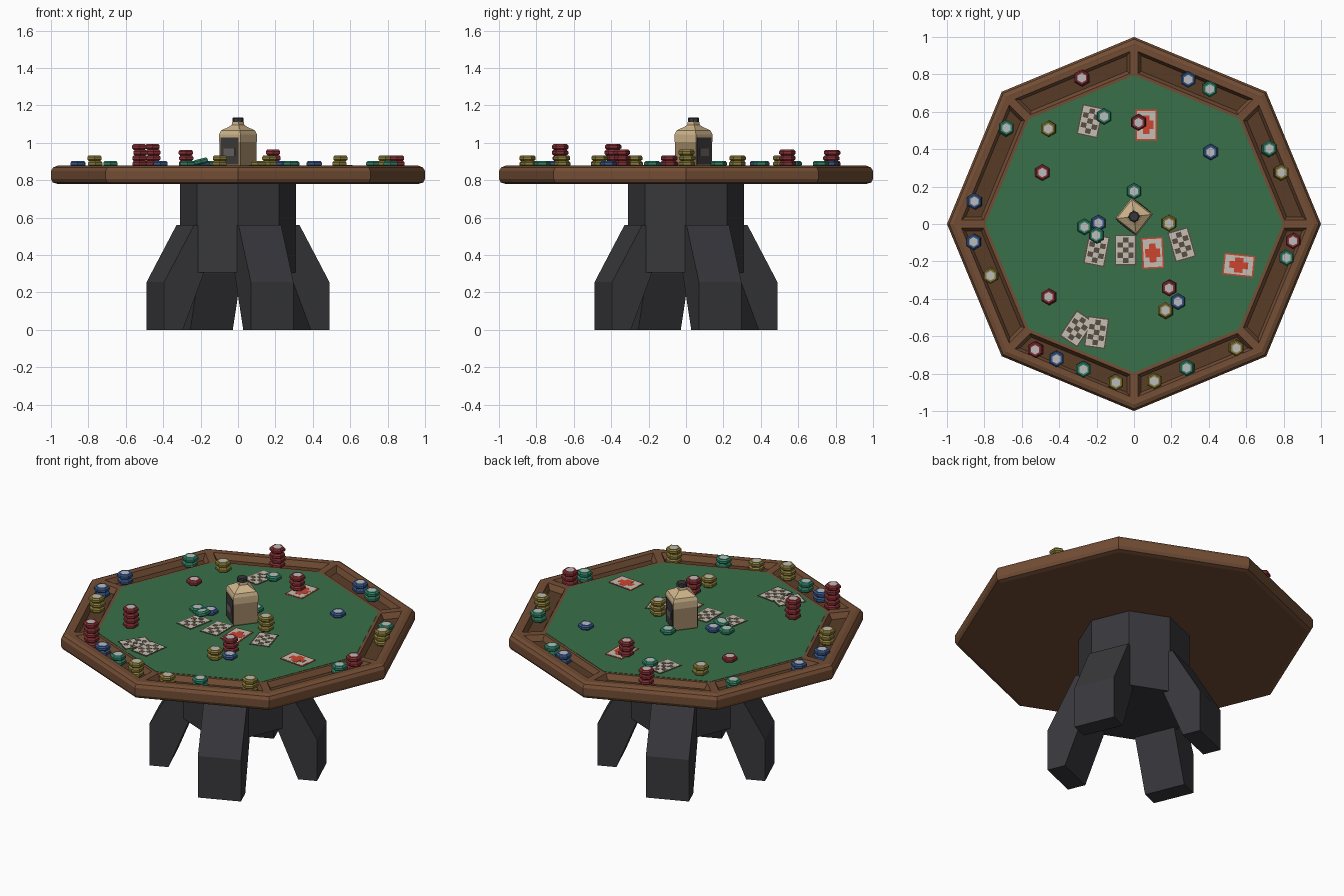
import bpy, bmesh, math, random
from mathutils import Matrix, Vector

if "Cube" in bpy.data.objects:
    bpy.data.objects.remove(bpy.data.objects["Cube"])

random.seed(4)
MATS = {}
COLOURS = {
    'wood': (.17, .075, .035), 'tray_wood': (.10, .045, .02), 'felt': (.04, .16, .065),
    'dark': (.04, .04, .046), 'cream': (.62, .46, .26), 'tan': (.34, .24, .13),
    'label': (.05, .045, .045), 'grey': (.14, .13, .125), 'paper': (.55, .52, .46),
    'ink': (.10, .075, .05), 'card_red': (.6, .06, .03), 'chip_white': (.5, .5, .5),
    'red': (.24, .03, .035), 'green': (.03, .23, .14), 'blue': (.04, .10, .26),
    'yellow': (.25, .20, .04)}


def mat(name):
    if name not in MATS:
        m = bpy.data.materials.new(name)
        m.diffuse_color = (*COLOURS[name], 1)
        m.use_nodes = True
        m.node_tree.nodes["Principled BSDF"].inputs["Base Color"].default_value = m.diffuse_color
        MATS[name] = m
    return MATS[name]


def finish(bm, name, *mats):
    bmesh.ops.recalc_face_normals(bm, faces=bm.faces)
    me = bpy.data.meshes.new(name)
    bm.to_mesh(me)
    bm.free()
    for m in mats:
        me.materials.append(mat(m))
    ob = bpy.data.objects.new(name, me)
    bpy.context.collection.objects.link(ob)
    return ob


def loft(rings, sides, turn=0.0):
    """Stack of regular polygons; each ring is (radius, z, dx, dy)."""
    bm = bmesh.new()
    loops = []
    for r, z, *off in rings:
        dx, dy = off or (0, 0)
        loops.append([bm.verts.new((dx + r * math.cos(turn + k * math.tau / sides),
                                    dy + r * math.sin(turn + k * math.tau / sides), z))
                      for k in range(sides)])
    for a, b in zip(loops, loops[1:]):
        for k in range(sides):
            j = (k + 1) % sides
            bm.faces.new((a[k], a[j], b[j], b[k]))
    bm.faces.new(loops[0][::-1])
    bm.faces.new(loops[-1])
    bmesh.ops.recalc_face_normals(bm, faces=bm.faces)
    return bm


def add_box(bm, centre, size, index=0):
    vs = bmesh.ops.create_cube(bm, size=1, matrix=Matrix.Translation(centre)
                               @ Matrix.Diagonal((*size, 1)))['verts']
    for f in {f for v in vs for f in v.link_faces}:
        f.material_index = index


# Table top: rounded octagonal rail with eight sunken trays
bm = loft([(.965, .78), (.99, .787), (1, .805), (1, .85), (.988, .868), (.965, .877),
           (.955, .876), (.79, .870)], 8)
tray = [f for f in bm.faces if len(f.verts) == 4 and .8 < f.calc_center_median().xy.length < .815]
bmesh.ops.inset_individual(bm, faces=tray, thickness=.022, use_even_offset=True)
bmesh.ops.inset_individual(bm, faces=tray, thickness=.016, depth=-.033, use_even_offset=True)
for f in tray:
    f.material_index = 1
finish(bm, 'table_top', 'wood', 'tray_wood')

# Felt playing surface
finish(loft([(.795, .862), (.795, .872)], 8), 'felt', 'felt')

# Pedestal column
finish(loft([(.31, .305), (.31, .785)], 8), 'column', 'dark')

# Four bent legs centred on the column's faces
profile = [(.37, 0), (.478, 0), (.478, .255), (.305, .56), (.2, .56), (.25, .3)]
for i in range(4):
    bm = bmesh.new()
    a, b = ([bm.verts.new((r, s * .123, z)) for r, z in profile] for s in (-1, 1))
    for k in range(len(profile)):
        j = (k + 1) % len(profile)
        bm.faces.new((a[k], a[j], b[j], b[k]))
    bm.faces.new(a)
    bm.faces.new(b[::-1])
    leg = finish(bm, f'leg_{i + 1}', 'dark')
    leg.rotation_euler.z = math.radians(22.5 + 90 * i)

# Square bottle: filled lower part, clear shoulder and neck, cap, two labels
turn, spot = math.radians(7), (0, .04, 0)
neck = loft([(.102, 1.005), (.102, 1.045), (.092, 1.065), (.05, 1.085), (.034, 1.095),
             (.03, 1.115)], 4, turn)
for name, bm, m in (('bottle_body', loft([(.094, .871), (.1, .88), (.1, 1.005)], 4, turn), 'tan'),
                    ('bottle_shoulder', neck, 'cream'),
                    ('bottle_cap', loft([(.03, 1.11), (.03, 1.13), (.024, 1.135)], 8), 'dark')):
    finish(bm, name, m).location = spot
for i, ang in enumerate((45, 225)):
    bm = bmesh.new()
    add_box(bm, (.0715, 0, .955), (.006, .12, .145))
    add_box(bm, (.0745, 0, .95), (.004, .075, .04), 1)
    lab = finish(bm, f'bottle_label_{i + 1}', 'label', 'grey')
    lab.location = spot
    lab.rotation_euler.z = turn + math.radians(ang)

# Playing cards: x, y, turn in degrees, red or plain pattern
CARDS = [(-.235, .55, -12, 0), (-.20, -.14, -11, 0), (-.045, -.14, 0, 0), (.255, -.11, 16, 0),
         (-.305, -.56, -34, 0), (-.20, -.58, -8, 0), (.065, .53, 0, 1), (.10, -.155, 3, 1),
         (.56, -.22, 84, 1)]
for i, (x, y, deg, red) in enumerate(CARDS):
    bm = bmesh.new()
    add_box(bm, (0, 0, .001), (.115, .165, .002), 1)
    add_box(bm, (0, 0, .0018), (.10, .15, .002), 0)
    if red:
        add_box(bm, (0, 0, .0024), (.036, .10, .002), 1)
        add_box(bm, (0, 0, .0026), (.08, .046, .002), 1)
    else:
        for c in range(3):
            for r in range(5):
                if (c + r) % 2:
                    add_box(bm, ((c - 1) * .029, (r - 2) * .027, .0024), (.029, .027, .002), 1)
    card = finish(bm, f'card_{i + 1}', 'paper', 'card_red' if red else 'ink')
    card.location = (x, y, .872 + .0006 * i)
    card.rotation_euler.z = math.radians(deg)


# Chip stacks: six-sided chips with pale centres
def chips(name, x, y, colour, count, z, tilt=0.0):
    rings = []
    for k in range(count):
        dx, dy = (random.uniform(-.004, .004) if k else 0 for _ in 'xy')
        rings += [(r, k * .03 + h, dx, dy)
                  for r, h in ((.034, 0), (.044, .008), (.044, .021), (.036, .03))]
    bm = loft(rings, 6, math.pi / 6)
    top = max(bm.faces, key=lambda f: f.calc_center_median().z)
    bmesh.ops.inset_individual(bm, faces=[top], thickness=.011)
    top.material_index = 1
    ob = finish(bm, name, colour, 'chip_white')
    ob.location = (x, y, z)
    ob.rotation_euler.y = tilt


FELT_CHIPS = [(-.16, .575, 'green', 1), (.025, .545, 'red', 3), (-.455, .51, 'yellow', 2),
              (.41, .385, 'blue', 1), (-.49, .275, 'red', 1), (0, .175, 'green', 1),
              (.185, .005, 'yellow', 3), (-.19, .005, 'blue', 1), (-.265, -.015, 'green', 1),
              (.19, -.34, 'red', 3), (.235, -.415, 'blue', 1), (.17, -.465, 'yellow', 2),
              (-.455, -.39, 'red', 4)]
TRAY_CHIPS = [(-.28, .78, 'red', 3), (.29, .775, 'blue', 1), (.405, .725, 'green', 1),
              (.72, .4, 'green', 1), (.785, .275, 'yellow', 2), (.85, -.09, 'red', 2),
              (.815, -.18, 'green', 1), (.545, -.66, 'yellow', 2), (.285, -.77, 'green', 1),
              (.11, -.84, 'yellow', 1), (-.1, -.845, 'yellow', 2), (-.27, -.775, 'green', 1),
              (-.415, -.72, 'blue', 1), (-.525, -.67, 'red', 4), (-.765, -.275, 'yellow', 2),
              (-.855, -.095, 'blue', 1), (-.85, .12, 'blue', 1), (-.685, .51, 'green', 1)]
for i, (x, y, c, n) in enumerate(FELT_CHIPS):
    chips(f'felt_chips_{i + 1}', x, y, c, n, .873)
for i, (x, y, c, n) in enumerate(TRAY_CHIPS):
    chips(f'tray_chips_{i + 1}', x, y, c, n + 1, .842)
chips('leaning_chip', -.195, -.06, 'green', 1, .885, math.radians(-14))
